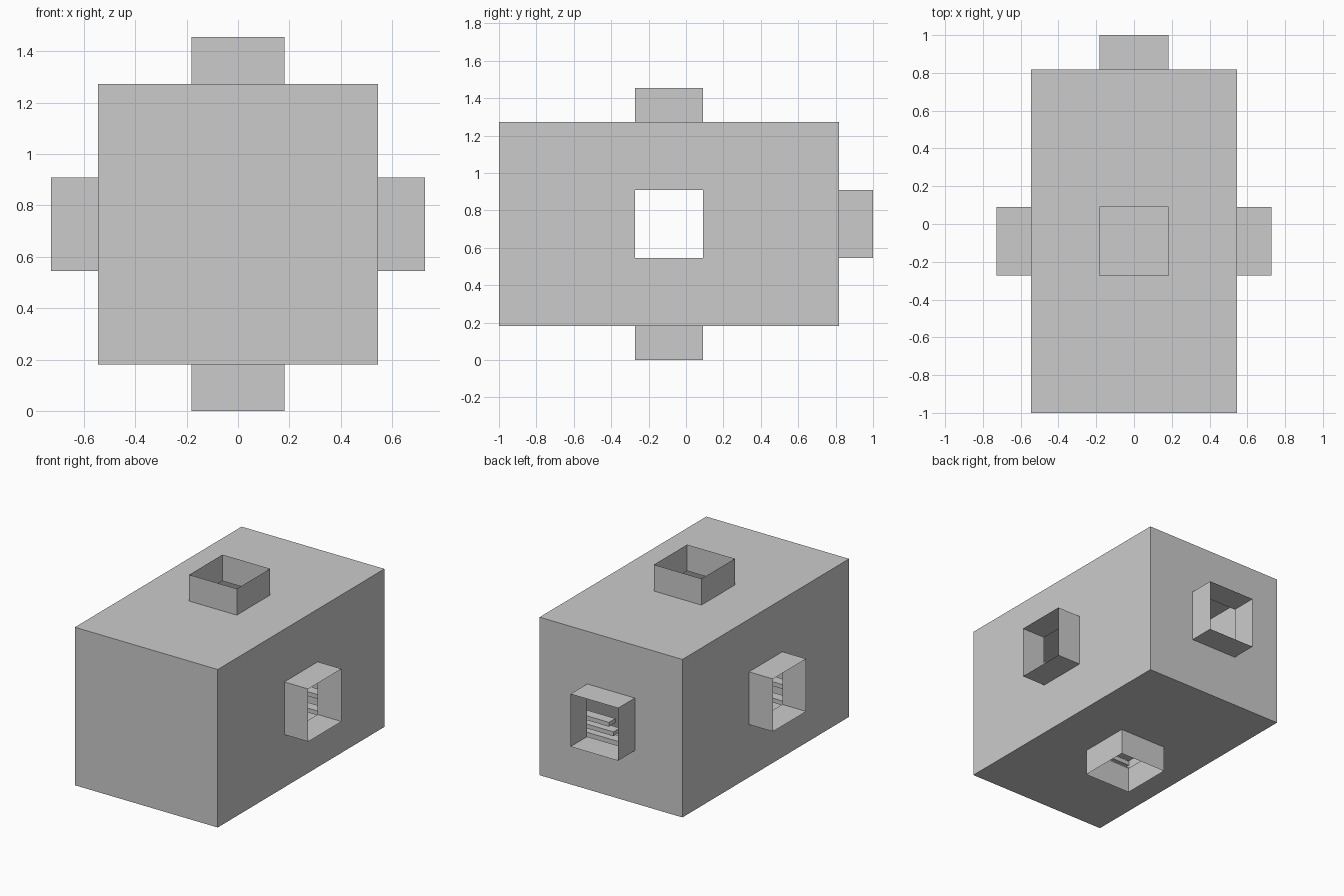
import bpy, bmesh
from mathutils import Vector

if "Cube" in bpy.data.objects:
    bpy.data.objects.remove(bpy.data.objects["Cube"])

U = 2 / 11                      # grid module: body is 6 x 10 x 6 modules
LO = Vector((-3*U, -1.0, U))
HI = Vector((3*U, 1.0 - U, 7*U))
MID = (LO + HI) / 2


def make_object(name, bm, recalc=False):
    if recalc:
        bmesh.ops.recalc_face_normals(bm, faces=bm.faces)
    me = bpy.data.meshes.new(name)
    bm.to_mesh(me)
    bm.free()
    ob = bpy.data.objects.new(name, me)
    bpy.context.collection.objects.link(ob)
    return ob


def box(name, centre, size):
    bm = bmesh.new()
    bmesh.ops.create_cube(bm, size=1)
    bmesh.ops.scale(bm, vec=size, verts=bm.verts)
    bmesh.ops.translate(bm, vec=centre, verts=bm.verts)
    return make_object(name, bm)


def square(bm, axis, level, lo, hi):
    """Loop of four corners lying across the given axis."""
    a, b = (axis + 1) % 3, (axis + 2) % 3
    loop = []
    for pa, pb in ((lo, lo), (hi, lo), (hi, hi), (lo, hi)):
        p = Vector((0, 0, 0))
        p[axis], p[a], p[b] = level, pa[a], pb[b]
        loop.append(bm.verts.new(p))
    return loop


def bridge(bm, l1, l2, flip):
    for i in range(4):
        j = (i + 1) % 4
        f = bm.faces.new((l1[i], l1[j], l2[j], l2[i]))
        if flip:
            f.normal_flip()


# hollow thin-walled body with an open square duct on every side but the front
bm = bmesh.new()
half = Vector((U, U, U))
for axis in range(3):
    for sign in (-1, 1):
        level = HI[axis] if sign > 0 else LO[axis]
        outer = square(bm, axis, level, LO, HI)
        if axis == 1 and sign < 0:
            f = bm.faces.new(outer)
            f.normal_flip()
            continue
        rim = square(bm, axis, level, MID - half, MID + half)
        mouth = square(bm, axis, level + sign*U, MID - half, MID + half)
        bridge(bm, outer, rim, sign < 0)
        bridge(bm, rim, mouth, sign < 0)
bmesh.ops.remove_doubles(bm, verts=bm.verts, dist=1e-5)
make_object("ducted_housing", bm, True)

# inner baffle plate under the vertical duct
box("baffle_plate", (0, MID.y, 0.27), (0.42, 0.42, 0.02))

# horizontal slats along the inner side walls, front and back
for side in (-1, 1):
    for end in (-1, 1):
        for i in range(3):
            box("inner_slat", (side*0.36, MID.y + end*(0.54 + 0.05*i), 0.37 + 0.085*i),
                (0.36, 0.07, 0.03))
